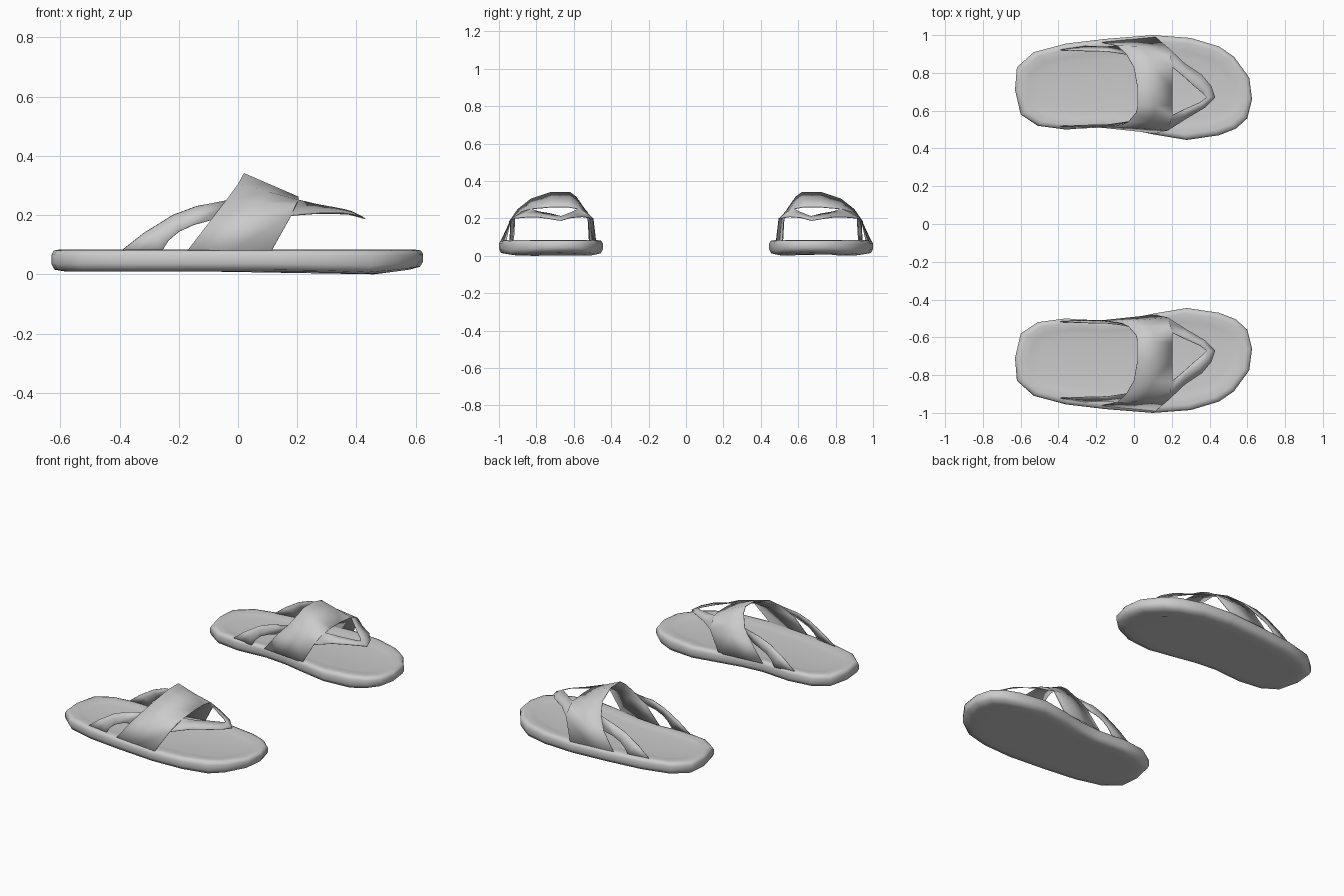
import bpy, bmesh
from mathutils import Vector

if "Cube" in bpy.data.objects:
    bpy.data.objects.remove(bpy.data.objects["Cube"], do_unlink=True)

GREY = (0.6, 0.6, 0.6, 1)
mat = bpy.data.materials.new("plain grey")
mat.use_nodes = True
mat.diffuse_color = GREY
mat.node_tree.nodes["Principled BSDF"].inputs["Base Color"].default_value = GREY

# Sole outline seen from above, heel first, around the outer side to the toe
OUTLINE = [(-.63, .71), (-.62, .83), (-.53, .91), (-.36, .955), (-.15, .98),
           (.1, 1), (.3, .985), (.45, .94), (.53, .885), (.61, .775),
           (.625, .66), (.6, .56), (.54, .505), (.45, .47), (.28, .445),
           (.1, .475), (-.03, .502), (-.17, .515), (-.36, .5), (-.51, .52), (-.6, .58)]
CENTRE_Y = .715


def make_object(name, verts, faces, side, angle):
    mesh = bpy.data.meshes.new(name)
    mesh.from_pydata([(x, y * side, z) for x, y, z in verts], [], faces)
    bm = bmesh.new()
    bm.from_mesh(mesh)
    bmesh.ops.remove_doubles(bm, verts=bm.verts, dist=.0005)
    bmesh.ops.recalc_face_normals(bm, faces=bm.faces)
    # open sheets face upwards
    if any(e.is_boundary for e in bm.edges) and sum(f.normal.z * f.calc_area() for f in bm.faces) < 0:
        bmesh.ops.reverse_faces(bm, faces=bm.faces)
    bm.to_mesh(mesh)
    bm.free()
    mesh.materials.append(mat)
    obj = bpy.data.objects.new(name, mesh)
    bpy.context.collection.objects.link(obj)
    bpy.ops.object.select_all(action="DESELECT")
    obj.select_set(True)
    bpy.context.view_layer.objects.active = obj
    bpy.ops.object.shade_smooth_by_angle(angle=angle)
    return obj


def underside(x):
    """Height of the underside, dipping at the ball and rising at the toe."""
    if x < .2:
        return .01
    if x < .46:
        return .01 - (x - .2) / .26 * .01
    return (x - .46) / .165 * .022


def make_sole(name, side):
    # (inset, height fraction) from the underside up to the sunken footbed
    rings = [(.09, 0), (.045, .0), (.01, .08), (0, .35), (0, .75), (.008, .95),
             (.03, 1), (.075, .9), (.11, .85)]
    verts, faces, n = [], [], len(OUTLINE)
    for inset, frac in rings:
        for x, y in OUTLINE:
            px = x * (1 - inset / .63)
            low = underside(px)
            verts.append((px, CENTRE_Y + (y - CENTRE_Y) * (1 - inset / .28),
                          low + (.084 - low) * frac))
    for r in range(len(rings) - 1):
        for i in range(n):
            j = (i + 1) % n
            faces.append((r * n + i, r * n + j, (r + 1) * n + j, (r + 1) * n + i))
    faces += [tuple(range(n)), tuple(range((len(rings) - 1) * n, len(rings) * n))]
    make_object(name, verts, faces, side, 1.2)


# Rear and front edges of the instep band, from outer side to inner side
BAND_REAR = [(-.175, .965, .075), (-.09, .945, .185), (-.04, .9, .25), (0, .83, .305), (.02, .72, .342),
             (.02, .62, .342), (.01, .585, .315), (-.03, .54, .25), (-.09, .52, .185), (-.175, .51, .075)]
BAND_FRONT = [(.11, .993, .075), (.18, .935, .2), (.195, .88, .235), (.205, .83, .252), (.205, .72, .262),
              (.205, .63, .262), (.205, .575, .252), (.193, .54, .235), (.18, .495, .2), (.11, .48, .075)]
# Looped toe strap: outside edge and edge of the opening
TOE_OUT = [BAND_FRONT[1], (.27, .85, .208), (.36, .79, .208), (.41, .73, .2), (.43, .67, .19),
           (.375, .615, .205), (.27, .553, .21), BAND_FRONT[8]]
TOE_IN = [BAND_FRONT[3], (.26, .785, .237), (.32, .73, .228), (.365, .692, .219), (.385, .67, .213),
          (.35, .643, .222), (.27, .607, .237), BAND_FRONT[6]]
# Heel-side strap as (x, z) pairs along upper and lower edges
REAR_TOP = [(-.14, .23), (-.22, .2), (-.32, .138), (-.4, .075)]
REAR_LOW = [(-.15, .168), (-.2, .145), (-.235, .115), (-.26, .075)]


def strips(verts, faces, edge_a, edge_b):
    """Bridge two equally long edges, with a middle row for the curve."""
    base, n = len(verts), len(edge_a)
    mids = [tuple((Vector(a) + Vector(b)) / 2) for a, b in zip(edge_a, edge_b)]
    verts.extend(list(edge_a) + mids + list(edge_b))
    for row in range(2):
        for i in range(n - 1):
            k = base + row * n + i
            faces.append((k, k + 1, k + n + 1, k + n))


def make_straps(name, side):
    verts, faces = [], []
    strips(verts, faces, BAND_REAR, BAND_FRONT)
    strips(verts, faces, TOE_OUT, TOE_IN)
    # Close the corners where the toe strap meets the band
    for i, j, k in ((1, 2, 3), (6, 7, 8)):
        base = len(verts)
        middle = (Vector(BAND_FRONT[i]) + Vector(BAND_FRONT[k])) / 2
        verts += [BAND_FRONT[i], BAND_FRONT[j], BAND_FRONT[k], tuple(middle)]
        faces.append((base, base + 1, base + 2, base + 3))
    # Rear straps on the outer and inner sides
    for top, low, y_top, y_low in ((2, 1, .915, .94), (7, 8, .528, .514)):
        upper = [BAND_REAR[top]] + [(x, y_top + (y_top - .72) * (.23 - z) * .3, z) for x, z in REAR_TOP]
        lower = [BAND_REAR[low]] + [(x, y_low + (y_low - .72) * (.17 - z) * .2, z) for x, z in REAR_LOW]
        strips(verts, faces, upper, lower)
    obj = make_object(name, verts, faces, side, .9)
    thick = obj.modifiers.new("thin leather", "SOLIDIFY")
    thick.thickness = .004
    thick.offset = -1


for label, sign in (("left", 1), ("right", -1)):
    tag = "rear_side" if sign > 0 else "front_side"
    make_sole(tag + "_sole", sign)
    make_straps(tag + "_straps", sign)
